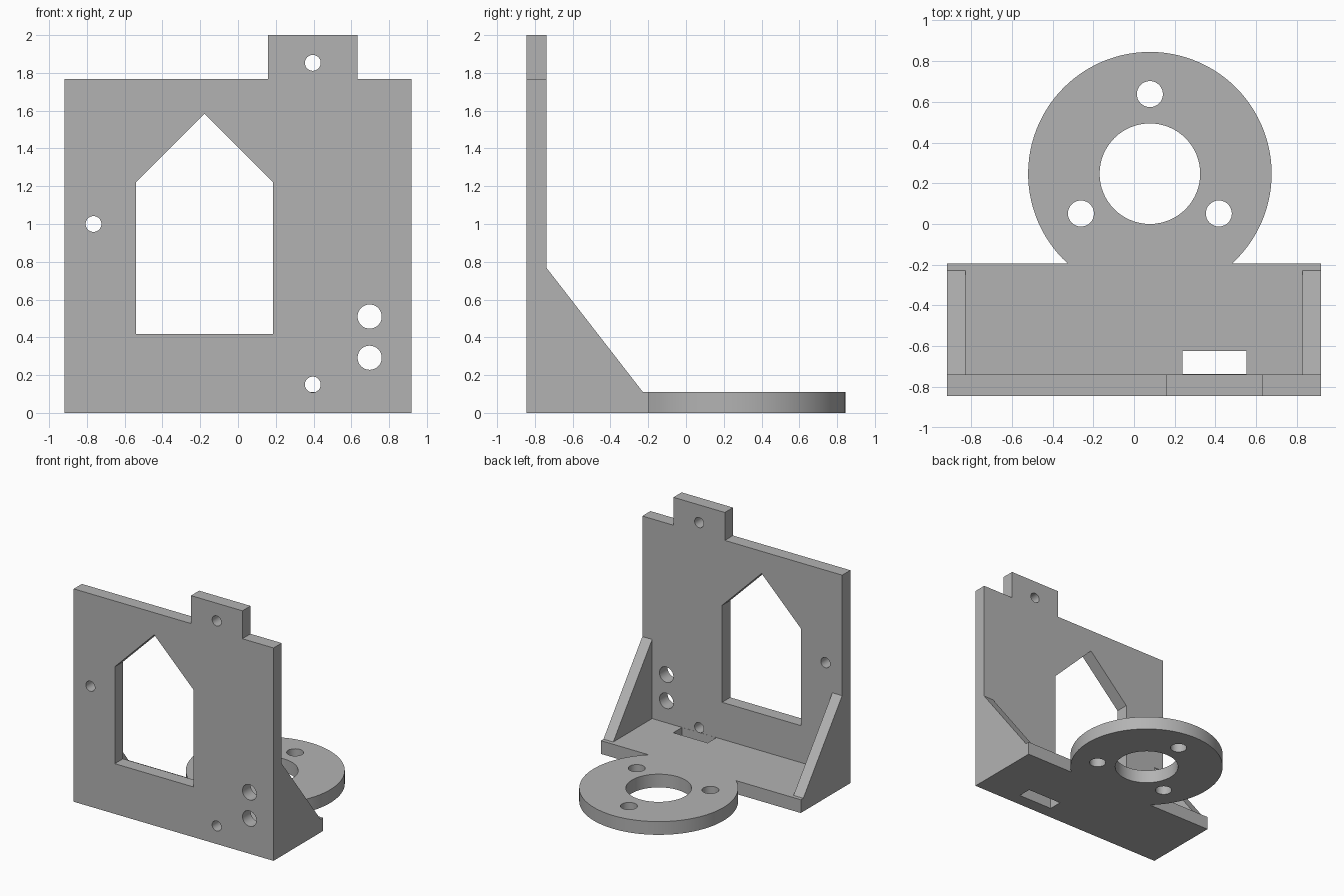
import bpy, bmesh, math

cube = bpy.data.objects.get("Cube")
if cube:
    bpy.data.objects.remove(cube, do_unlink=True)

grey = bpy.data.materials.new("plain_grey")
grey.use_nodes = True
GREY = (0.45, 0.45, 0.45, 1)
grey.diffuse_color = GREY
grey.node_tree.nodes["Principled BSDF"].inputs["Base Color"].default_value = GREY

PLACE = {
    "x": lambda u, v, d: (d, u, v),
    "y": lambda u, v, d: (u, d, v),
    "z": lambda u, v, d: (u, v, d),
}


def arc(cx, cy, r, start=0.0, end=math.tau, steps=48):
    """Points along an arc; a full circle leaves out the repeated end point."""
    full = abs(end - start - math.tau) < 1e-6
    count = steps if full else steps + 1
    angles = [start + (end - start) * i / steps for i in range(count)]
    return [(cx + r * math.cos(a), cy + r * math.sin(a)) for a in angles]


def rect(u0, u1, v0, v1):
    return [(u0, v0), (u1, v0), (u1, v1), (u0, v1)]


def prism(name, outlines, axis, lo, hi):
    """Extrude each closed outline along an axis into one object."""
    bm = bmesh.new()
    for outline in outlines:
        low = [bm.verts.new(PLACE[axis](u, v, lo)) for u, v in outline]
        high = [bm.verts.new(PLACE[axis](u, v, hi)) for u, v in outline]
        bm.faces.new(low)
        bm.faces.new(high)
        for i in range(len(low)):
            j = (i + 1) % len(low)
            bm.faces.new((low[i], low[j], high[j], high[i]))
    bmesh.ops.recalc_face_normals(bm, faces=bm.faces)
    mesh = bpy.data.meshes.new(name)
    bm.to_mesh(mesh)
    bm.free()
    mesh.materials.append(grey)
    obj = bpy.data.objects.new(name, mesh)
    bpy.context.collection.objects.link(obj)
    return obj


def activate(obj):
    bpy.ops.object.select_all(action="DESELECT")
    obj.select_set(True)
    bpy.context.view_layer.objects.active = obj


def plate(name, outline, holes, axis, lo, hi):
    """A flat plate with openings cut right through it."""
    obj = prism(name, [outline], axis, lo, hi)
    activate(obj)
    if holes:
        cutter = prism(name + "_cutter", holes, axis, lo - 0.05, hi + 0.05)
        mod = obj.modifiers.new("openings", "BOOLEAN")
        mod.operation = "DIFFERENCE"
        mod.solver = "EXACT"
        mod.object = cutter
        bpy.ops.object.modifier_apply(modifier=mod.name)
        bpy.data.objects.remove(cutter, do_unlink=True)
    bpy.ops.object.shade_smooth_by_angle(angle=math.radians(30))
    return obj


HALF = 0.918           # half width
FRONT, INNER = -0.845, -0.738   # wall faces
THICK = 0.11           # base thickness
EDGE = -0.195          # rear edge of the base

# Upright wall with a tab, a house-shaped window and screw holes
wall = [(-HALF, 0), (HALF, 0), (HALF, 1.768), (0.632, 1.768), (0.632, 2),
        (0.16, 2), (0.16, 1.768), (-HALF, 1.768)]
window = [(-0.54, 0.417), (0.185, 0.417), (0.185, 1.222),
          (-0.178, 1.584), (-0.54, 1.222)]
small_holes = [arc(x, z, 0.042, steps=32)
               for x, z in ((0.396, 1.853), (-0.765, 1.0), (0.396, 0.15))]
large_holes = [arc(0.697, z, 0.064, steps=32) for z in (0.51, 0.292)]
plate("upright_wall", wall, [window] + small_holes + large_holes, "y", FRONT, INNER)

# Base plate running into the round mounting flange
CX, CY, R = 0.078, 0.247, 0.598
dip = math.asin((EDGE - CY) / R)
base = ([(-HALF, INNER), (HALF, INNER), (HALF, EDGE)]
        + arc(CX, CY, R, dip, math.pi - dip, 80) + [(-HALF, EDGE)])
bore = arc(CX, CY, 0.247, steps=64)
bolt_holes = []
for k in range(3):
    a = math.pi / 2 + k * math.tau / 3
    bolt_holes.append(arc(CX + 0.391 * math.cos(a), CY + 0.391 * math.sin(a),
                          0.064, steps=32))
slot = rect(0.237, 0.553, INNER + 0.001, -0.623)
plate("base_plate", base, [bore, slot] + bolt_holes, "z", 0, THICK)

# Triangular side gussets
gusset = [(INNER, THICK), (-0.228, THICK), (INNER, 0.767)]
for name, lo, hi in (("right_gusset", -HALF, -0.828), ("left_gusset", 0.828, HALF)):
    plate(name, gusset, [], "x", lo, hi)
